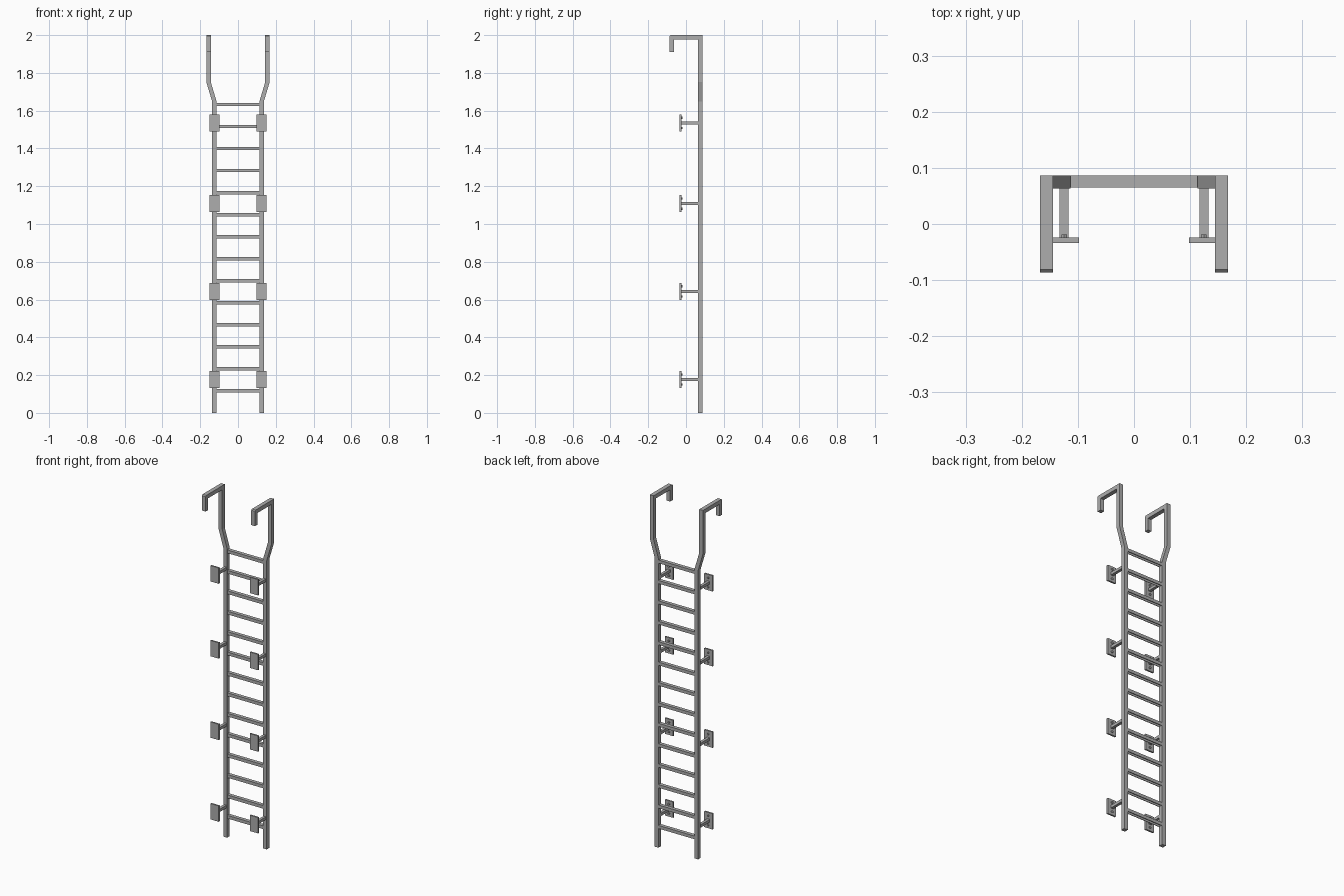
import bpy, bmesh, math
from mathutils import Matrix

if "Cube" in bpy.data.objects:
    bpy.data.objects.remove(bpy.data.objects["Cube"])

steel = bpy.data.materials.new("grey steel")
steel.diffuse_color = (0.42, 0.42, 0.42, 1)
steel.use_nodes = True
steel.node_tree.nodes["Principled BSDF"].inputs["Base Color"].default_value = steel.diffuse_color


def finish(name, bm):
    bmesh.ops.remove_doubles(bm, verts=bm.verts, dist=1e-5)
    bmesh.ops.recalc_face_normals(bm, faces=bm.faces)
    me = bpy.data.meshes.new(name)
    bm.to_mesh(me)
    bm.free()
    me.materials.append(steel)
    ob = bpy.data.objects.new(name, me)
    bpy.context.collection.objects.link(ob)
    return ob


def loft(name, rings):
    """Skin a list of vertex rings and cap both ends."""
    bm = bmesh.new()
    loops = [[bm.verts.new(p) for p in r] for r in rings]
    for a, b in zip(loops, loops[1:]):
        n = len(a)
        for i in range(n):
            bm.faces.new((a[i], a[(i + 1) % n], b[(i + 1) % n], b[i]))
    bm.faces.new(loops[0])
    bm.faces.new(loops[-1])
    return finish(name, bm)


def box(name, x0, x1, y0, y1, z0, z1):
    return loft(name, [[(x0, y0, z), (x1, y0, z), (x1, y1, z), (x0, y1, z)] for z in (z0, z1)])


# side rails with splayed top and forward hook: (x, outer yz, inner yz)
H = 0.0118
LOW, HIGH = 0.125, 0.156
YO, YI = 0.0865, 0.063
path = [
    (LOW, (YO, 0), (YI, 0)),
    (LOW, (YO, 1.648), (YI, 1.648)),
    (HIGH, (YO, 1.752), (YI, 1.752)),
    (HIGH, (YO, 2.0), (YI, 1.977)),
    (HIGH, (-0.081, 2.0), (-YI, 1.977)),
    (HIGH, (-YO, 1.9945), (-YI, 1.976)),
    (HIGH, (-YO, 1.91), (-YI, 1.91)),
]
for s, side in ((-1, "left"), (1, "right")):
    loft(side + "_rail", [
        [(s * x - H, *o), (s * x + H, *o), (s * x + H, *i), (s * x - H, *i)]
        for x, o, i in path])

# rungs: channel profile open underneath
y0, y1, t, h = 0.065, 0.086, 0.003, 0.009
profile = [(y0, -h), (y0, h), (y1, h), (y1, -h),
           (y1 - t, -h), (y1 - t, h - t), (y0 + t, h - t), (y0 + t, -h)]
for k in range(14):
    z = 0.118 + 0.1165 * k
    loft("rung", [[(x, y, z + dz) for y, dz in profile] for x in (-0.114, 0.114)])

# wall brackets: arm, plate and two bolts
for z in (0.177, 0.643, 1.108, 1.535):
    for s in (-1, 1):
        c = s * 0.1245
        box("bracket_arm", c - 0.008, c + 0.008, -0.025, 0.064, z - 0.008, z + 0.008)
        box("bracket_plate", c - 0.0265, c + 0.0265, -0.034, -0.0245, z - 0.045, z + 0.045)
        for dz in (-0.027, 0.027):
            bm = bmesh.new()
            bmesh.ops.create_cone(
                bm, cap_ends=True, segments=6, radius1=0.0058, radius2=0.0058, depth=0.007,
                matrix=Matrix.Translation((c, -0.022, z + dz)) @ Matrix.Rotation(math.pi / 2, 4, 'X'))
            finish("bracket_bolt", bm)
